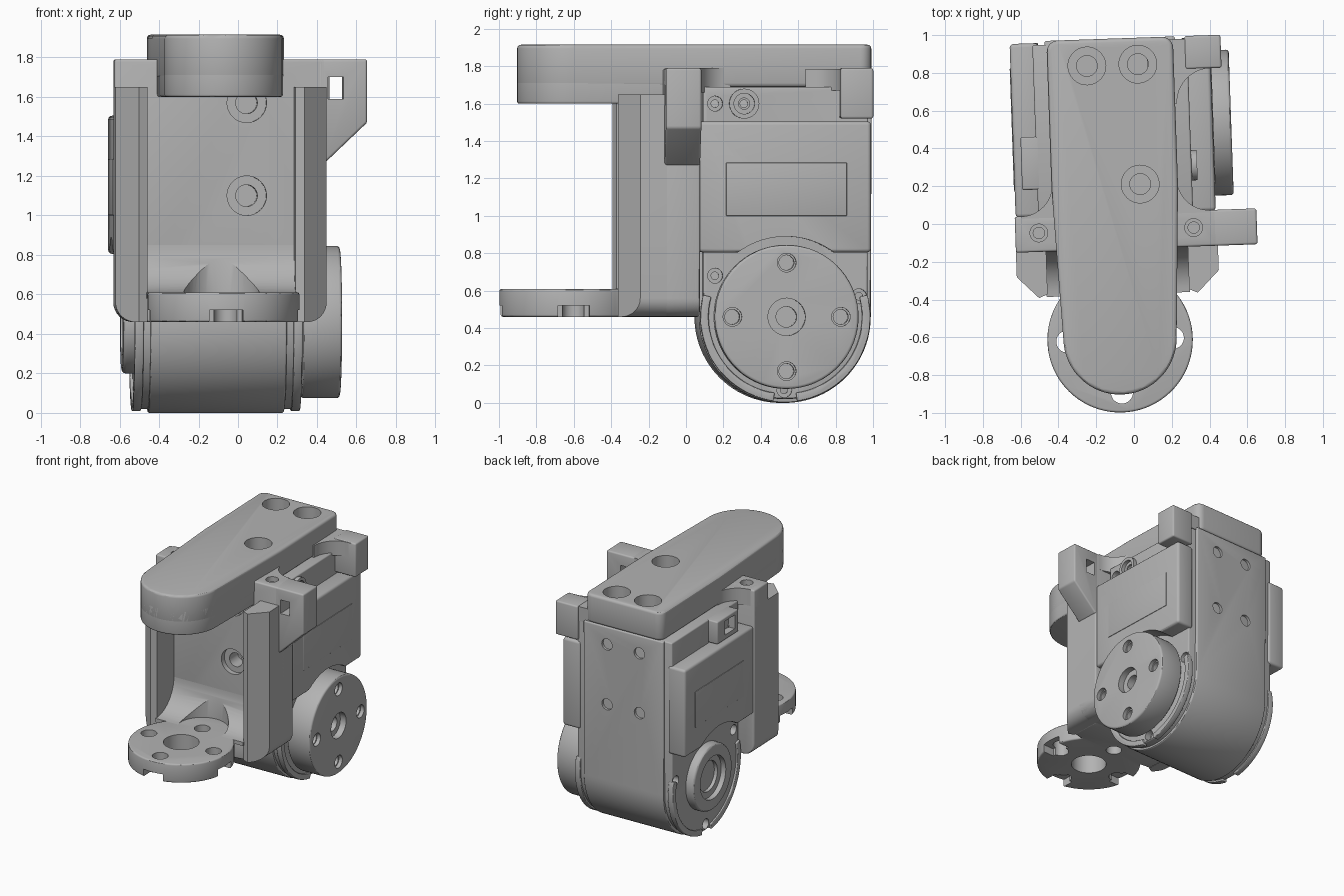
import bpy, bmesh, math
from math import cos, sin, pi, radians

cube = bpy.data.objects.get("Cube")
if cube:
    bpy.data.objects.remove(cube)

gray = bpy.data.materials.new("machined gray")
gray.use_nodes = True
gray.diffuse_color = (0.45, 0.45, 0.45, 1)
gray.node_tree.nodes["Principled BSDF"].inputs["Base Color"].default_value = gray.diffuse_color

MID = -0.095             # centre plane of the assembly
HUB = (0.52, 0.46)       # y, z of the output axis
FLANGE = (MID, -0.61)    # x, y of the mounting flange
parts = []


def arc(u, v, r, a0=0, a1=360, n=48):
    full = a1 - a0 == 360
    steps = n if full else n + 1
    return [(u + r * cos(radians(a0 + (a1 - a0) * i / n)),
             v + r * sin(radians(a0 + (a1 - a0) * i / n))) for i in range(steps)]


def rect(u0, u1, v0, v1):
    return [(u0, v0), (u1, v0), (u1, v1), (u0, v1)]


def bake(ob):
    """Replace the mesh with its modified result."""
    dg = bpy.context.evaluated_depsgraph_get()
    new = bpy.data.meshes.new_from_object(ob.evaluated_get(dg))
    ob.modifiers.clear()
    ob.data = new


def prism(name, pts, axis, lo, hi, bevel=0, keep=True):
    """Extrude a 2D outline along an axis."""
    place = {"x": lambda u, v, t: (t, u, v),
             "y": lambda u, v, t: (u, t, v),
             "z": lambda u, v, t: (u, v, t)}[axis]
    bm = bmesh.new()
    a = [bm.verts.new(place(u, v, lo)) for u, v in pts]
    b = [bm.verts.new(place(u, v, hi)) for u, v in pts]
    bm.faces.new(a)
    bm.faces.new(b)
    for i in range(len(pts)):
        j = (i + 1) % len(pts)
        bm.faces.new((a[i], a[j], b[j], b[i]))
    bmesh.ops.recalc_face_normals(bm, faces=bm.faces)
    me = bpy.data.meshes.new(name)
    bm.to_mesh(me)
    bm.free()
    me.materials.append(gray)
    ob = bpy.data.objects.new(name, me)
    bpy.context.collection.objects.link(ob)
    if bevel:
        m = ob.modifiers.new("bevel", "BEVEL")
        m.width, m.segments, m.angle_limit = bevel, 3, radians(40)
        bake(ob)
    if keep:
        parts.append(ob)
    return ob


def combine(ob, pts, axis, lo, hi, op="DIFFERENCE"):
    tool = prism("cutter", pts, axis, lo, hi, keep=False)
    tool.hide_render = True
    m = ob.modifiers.new("cut", "BOOLEAN")
    m.operation, m.object, m.solver = op, tool, "EXACT"
    bake(ob)
    bpy.data.objects.remove(tool)


def screw_hole(ob, axis, u, v, face, inward, wide=0.1, narrow=0.055, d1=0.06, d2=0.16):
    """Counterbored hole sunk from a face."""
    for r, d in ((wide, d1), (narrow, d2)):
        lo, hi = sorted((face - inward * 0.02, face + inward * d))
        combine(ob, arc(u, v, r, n=32), axis, lo, hi)


# Actuator body: wide centre band and slightly smaller cheeks
for name, half, r in (("body_band", 0.345, 0.46), ("body_cheeks", 0.41, 0.44)):
    outline = arc(*HUB, r, 180, 360) + [(HUB[0] + r + 0.005, 1.69), (HUB[0] - r, 1.69)]
    body = prism(name, outline, "x", MID - half, MID + half, 0.01)
    if name == "body_band":
        for x in (-0.235, 0.045):
            for z in (1.07, 1.55):
                screw_hole(body, "y", x, z, 0.985, -1, 0.045, 0.03, 0.05, 0.1)
    else:
        for s in (-1, 1):
            for y, z in ((0.145, 0.68), (0.915, 0.57), (0.515, 0.07), (0.145, 1.6), (0.3, 1.6)):
                screw_hole(body, "x", y, z, MID + s * half, -s, 0.04, 0.02, 0.05, 0.07)

# Side covers with an arched underside and a label panel
for s, side in ((1, "left"), (-1, "right")):
    lo, hi = sorted((MID + s * 0.38, MID + s * 0.53))
    cover = prism(side + "_cover", rect(0.055, 0.975, 0.805, 1.505), "x", lo, hi, 0.02)
    combine(cover, arc(*HUB, 0.43, n=64), "x", -1, 1)
    lo, hi = sorted((MID + s * 0.52, MID + s * 0.534))
    prism(side + "_label_panel", rect(0.2, 0.845, 1.0, 1.285), "x", lo, hi, 0.003)
    # Screw boss and lugs on the cheeks
    lo, hi = sorted((MID + s * 0.4, MID + s * 0.44))
    boss = prism(side + "_screw_boss", arc(0.3, 1.6, 0.08), "x", lo, hi)
    screw_hole(boss, "x", 0.3, 1.6, MID + s * 0.44, -s, 0.055, 0.03, 0.03, 0.1)
    for i, (a0, a1) in enumerate(((165, 262), (278, 375))):
        ring = arc(*HUB, 0.455, a0, a1, 24) + arc(*HUB, 0.41, a1, a0, 24)
        lo, hi = sorted((MID + s * 0.38, MID + s * 0.425))
        prism(f"{side}_rim_{i}", ring, "x", lo, hi, 0.006)

connector = prism("connector_block", rect(0.2, 0.48, 1.51, 1.69), "x", -0.585, -0.47, 0.01)
combine(connector, rect(0.25, 0.38, 1.55, 1.66), "x", -0.7, -0.53)

# Output disc with a bore and four bolt holes
disc = prism("output_disc", arc(*HUB, 0.385, n=72), "x", 0.335, 0.533, 0.015)
screw_hole(disc, "x", *HUB, 0.533, -1, 0.1, 0.055, 0.05, 0.14)
for k in range(4):
    a = k * pi / 2
    screw_hole(disc, "x", HUB[0] + 0.29 * cos(a), HUB[1] + 0.29 * sin(a), 0.533, -1,
               0.05, 0.04, 0.03, 0.12)
prism("output_collar", arc(*HUB, 0.3), "x", 0.25, 0.36)

# Idler hub on the other side
hub = prism("idler_hub", arc(*HUB, 0.26, n=64), "x", -0.572, -0.45, 0.02)
screw_hole(hub, "x", *HUB, -0.572, 1, 0.17, 0.12, 0.04, 0.1)

# Bracket: back wall, two columns with rounded feet
W = 0.535
foot = (arc(MID - W + 0.1, 0.56, 0.1, 180, 270, 8) + arc(MID + W - 0.1, 0.56, 0.1, 270, 360, 8)
        + [(MID + W, 1.79), (MID - W, 1.79)])
wall = prism("bracket_wall", foot, "y", -0.13, 0.06, 0.012)
for z in (1.1, 1.57):
    screw_hole(wall, "y", 0.04, z, -0.13, -(-1), 0.1, 0.055, 0.04, 0.15)
for s, side in ((1, "left"), (-1, "right")):
    plan = [(W, 0.05), (W, -0.26), (0.42, -0.375), (0.375, -0.355), (0.375, 0.05)]
    col = prism(side + "_column", [(MID + s * u, v) for u, v in plan], "z", 0.46, 1.65)
    combine(col, foot, "y", -1, 1, "INTERSECT")
    # Web that blends the wall top into the arm
    web = [(0.2, -0.1), (0.5, -0.1), (0.5, 0.06)] + arc(0.5, 0.23, 0.17, 270, 180, 12) + [(0.2, 0.25)]
    web = prism(side + "_web", [(MID + s * u, v) for u, v in web], "z", 1.66, 1.79)
    screw_hole(wall, "z", MID + s * 0.41, -0.03, 1.79, -1, 0.047, 0.03, 0.04, 0.1)
    screw_hole(web, "z", MID + s * 0.41, -0.03, 1.79, -1, 0.047, 0.03, 0.04, 0.1)

# Cable ear on the left and the rear hook
ear = prism("cable_ear", [(0.4, 1.79), (0.65, 1.79), (0.65, 1.47), (0.44, 1.27), (0.4, 1.27)],
            "y", -0.13, 0.06, 0.012)
combine(ear, rect(0.452, 0.53, 1.59, 1.7), "y", -1, 1)
prism("rear_hook", rect(0.3, 0.492, 1.52, 1.79), "y", 0.81, 0.985, 0.012)
rear_web = [(0.1, 0.97), (0.45, 0.97), (0.45, 0.81)] + arc(0.43, 0.63, 0.18, 90, 180, 12) + [(0.1, 0.63)]
prism("rear_web", rear_web, "z", 1.67, 1.785)

# Arm: tapered plan with a round nose, deeper at the front
nose = arc(MID, -0.6, 0.3, 180, 360, 32)
plan = (nose + [(MID + 0.335, 0.2)] + arc(MID + 0.275, 0.925, 0.06, 0, 90, 6)
        + arc(MID - 0.275, 0.925, 0.06, 90, 180, 6) + [(MID - 0.335, 0.2)])
arm = prism("arm", plan, "z", 1.69, 1.915, 0.02)
for x, y in ((-0.22, 0.845), (0.05, 0.845), (0.04, 0.21)):
    screw_hole(arm, "z", x, y, 1.915, -1, 0.1, 0.055, 0.1, 0.2)
prism("arm_nose", nose + [(MID + 0.32, -0.1), (MID - 0.32, -0.1)], "z", 1.6, 1.8, 0.012)

# Mounting flange with bolt circle and underside slots
plan = (arc(*FLANGE, 0.385, 140, 400, 56)
        + [(MID + 0.38, -0.35), (MID + 0.38, -0.1), (MID - 0.38, -0.1), (MID - 0.38, -0.35)])
flange = prism("mounting_flange", plan, "z", 0.46, 0.61, 0.012)
combine(flange, arc(*FLANGE, 0.13), "z", 0, 1)
for k in range(4):
    c, d = round(cos(k * pi / 2)), round(sin(k * pi / 2))
    u, v = FLANGE[0] + 0.28 * c, FLANGE[1] + 0.28 * d
    combine(flange, arc(u, v, 0.058, n=32), "z", 0, 1)
    if d < 1:
        u, v = u + 0.09 * c, v + 0.09 * d
        hu, hv = (0.085, 0.09) if d else (0.09, 0.085)
        combine(flange, rect(u - hu, u + hu, v - hv, v + hv), "z", 0.4, 0.52)

# Fillet ramp behind the flange, cleared for a bolt head
ramp = [(-0.1, 0.58), (-0.37, 0.58), (-0.37, 0.61)] + arc(-0.37, 0.85, 0.24, 270, 360, 12) + [(-0.1, 0.85)]
ramp = prism("fillet_ramp", ramp, "x", MID - 0.38, MID + 0.38)
combine(ramp, arc(MID, -0.33, 0.19), "z", 0.5, 1)

# Smooth shading and the slight turn of the whole assembly
bpy.ops.object.select_all(action="DESELECT")
for ob in parts:
    ob.rotation_euler.z = radians(2)
    ob.select_set(True)
bpy.context.view_layer.objects.active = parts[0]
bpy.ops.object.shade_smooth_by_angle(angle=radians(30))
